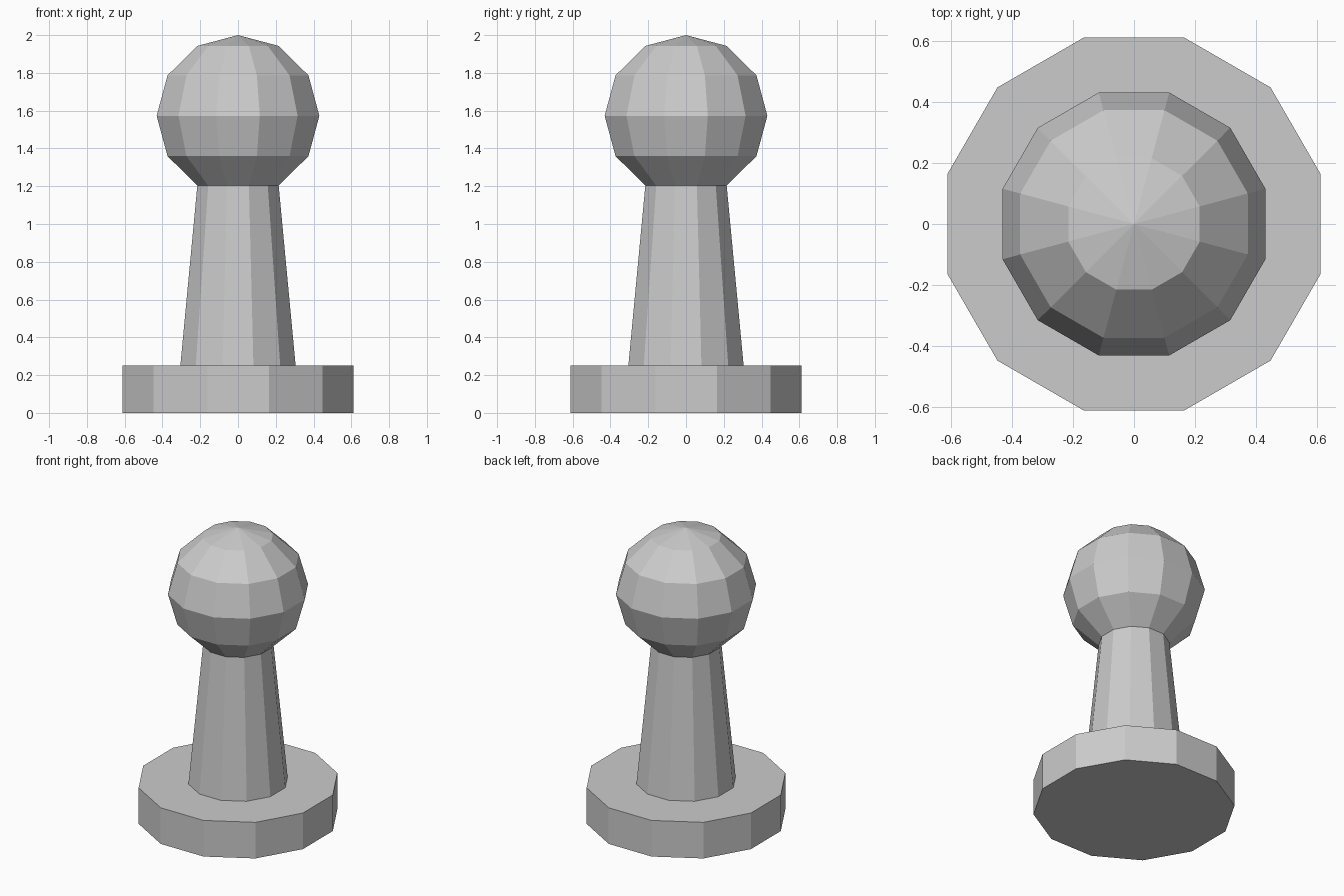
import bpy, bmesh
from math import sin, cos, radians

if "Cube" in bpy.data.objects:
    bpy.data.objects.remove(bpy.data.objects["Cube"])

SIDES = 12

# Outline from bottom to top: disc base, tapered stem
profile = [(0.633, 0.0), (0.633, 0.25), (0.316, 0.25)]
# Ball head: rings of a slightly flattened sphere, lowest ring meets the stem
profile += [(0.446 * sin(radians(a)), 1.573 - 0.427 * cos(radians(a)))
            for a in range(30, 180, 30)]


def lathe(name, outline, tip_z):
    """Spin an outline into a closed faceted solid with a pointed top."""
    bm = bmesh.new()
    angles = [radians(15 + 360 * i / SIDES) for i in range(SIDES)]
    rings = [[bm.verts.new((r * cos(a), r * sin(a), z)) for a in angles]
             for r, z in outline]
    tip = bm.verts.new((0, 0, tip_z))
    bm.faces.new(rings[0][::-1])
    for i in range(SIDES):
        j = (i + 1) % SIDES
        for low, high in zip(rings, rings[1:]):
            bm.faces.new((low[i], low[j], high[j], high[i]))
        bm.faces.new((rings[-1][i], rings[-1][j], tip))
    mesh = bpy.data.meshes.new(name)
    bm.to_mesh(mesh)
    bm.free()
    obj = bpy.data.objects.new(name, mesh)
    bpy.context.collection.objects.link(obj)
    return obj


# Base, stem and head as one watertight turned piece
lathe("pawn_body", profile, 2.0)
